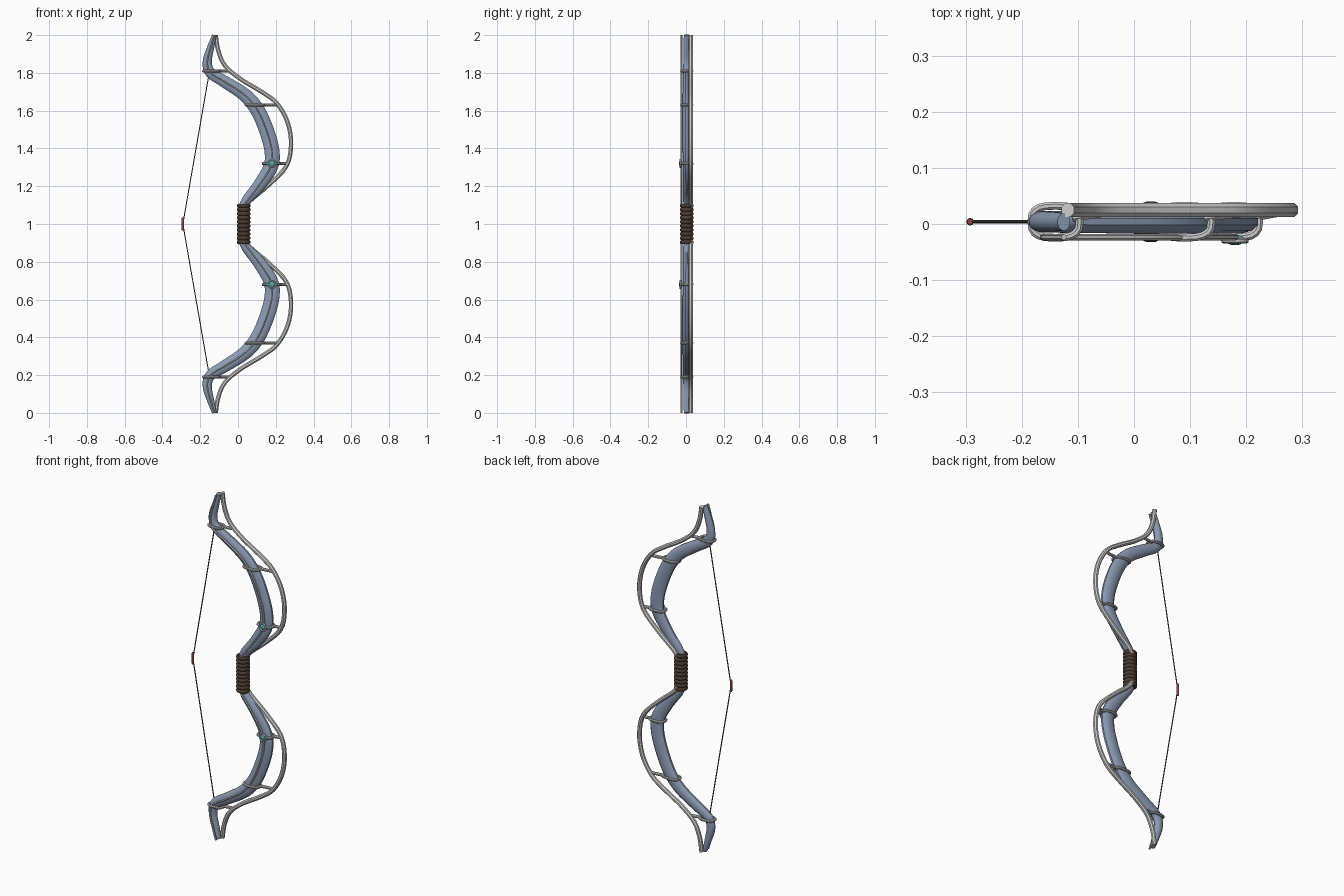
import bpy, bmesh, math
from mathutils import Vector

if "Cube" in bpy.data.objects:
    bpy.data.objects.remove(bpy.data.objects["Cube"])


def material(name, rgb):
    m = bpy.data.materials.new(name)
    m.diffuse_color = (*rgb, 1)
    m.use_nodes = True
    m.node_tree.nodes["Principled BSDF"].inputs["Base Color"].default_value = m.diffuse_color
    return m


BLUE = material("blue_steel", (0.26, 0.33, 0.46))
SILVER = material("silver", (0.62, 0.63, 0.64))
LEATHER = material("dark_leather", (0.07, 0.045, 0.03))
CORD = material("cord", (0.12, 0.11, 0.10))
RED = material("red_wrap", (0.30, 0.06, 0.06))
TEAL = material("teal_gem", (0.08, 0.38, 0.42))


def finish(name, bm, mat, angle=40):
    bmesh.ops.recalc_face_normals(bm, faces=bm.faces)
    me = bpy.data.meshes.new(name)
    bm.to_mesh(me)
    bm.free()
    ob = bpy.data.objects.new(name, me)
    bpy.context.collection.objects.link(ob)
    me.materials.append(mat)
    bpy.ops.object.select_all(action='DESELECT')
    ob.select_set(True)
    bpy.context.view_layer.objects.active = ob
    bpy.ops.object.shade_smooth_by_angle(angle=math.radians(angle))
    return ob


def smooth_path(pts, steps=4):
    """Catmull-Rom through tuples of any length."""
    p = [Vector(q) for q in pts]
    p = [2 * p[0] - p[1]] + p + [2 * p[-1] - p[-2]]
    out = []
    for i in range(1, len(p) - 2):
        a, b, c, d = p[i - 1:i + 3]
        for k in range(steps):
            t = k / steps
            out.append(0.5 * (2 * b + (c - a) * t + (2 * a - 5 * b + 4 * c - d) * t * t
                              + (3 * b - a - 3 * c + d) * t ** 3))
    return out + [p[-2]]


def sweep(name, path, radii, mat, sides=8, closed=False, up=(0, 1, 0)):
    """Elliptical tube along a path; radii = (across, along up) per point."""
    bm = bmesh.new()
    rings, n, up = [], len(path), Vector(up)
    for i, c in enumerate(path):
        nxt = path[(i + 1) % n] if closed else path[min(i + 1, n - 1)]
        prv = path[i - 1] if closed else path[max(i - 1, 0)]
        side = (nxt - prv).normalized().cross(up).normalized()
        a, b = radii[i]
        ring = []
        for k in range(sides):
            t = 2 * math.pi * (k + 0.5) / sides
            ring.append(bm.verts.new(c + side * a * math.cos(t) + up * b * math.sin(t)))
        rings.append(ring)
    for i in range(n if closed else n - 1):
        r, s = rings[i], rings[(i + 1) % n]
        for k in range(sides):
            j = (k + 1) % sides
            bm.faces.new((r[k], r[j], s[j], s[k]))
    if not closed:
        bm.faces.new(rings[0])
        bm.faces.new(rings[-1])
    return finish(name, bm, mat)


def tube(name, path, r, mat, **kw):
    path = [Vector(p) for p in path]
    return sweep(name, path, [(r, r)] * len(path), mat, **kw)


def lathe(name, profile, centre, mat, sides=16):
    """Revolve (radius, z) profile around a vertical axis."""
    path = [Vector((centre[0], centre[1], z)) for _, z in profile]
    return sweep(name, path, [(rad, rad) for rad, _ in profile], mat, sides=sides)


# Upper-half profiles: limb (x, z, half width, half depth), rail (x, z)
LIMB = [(0.03, 1.0, .022, .018), (0.03, 1.10, .025, .019), (0.108, 1.20, .034, .02),
        (0.172, 1.30, .040, .021), (0.18, 1.385, .041, .022), (0.153, 1.49, .041, .022),
        (0.105, 1.60, .040, .022), (0.04, 1.68, .037, .022), (-0.065, 1.75, .033, .021),
        (-0.145, 1.80, .029, .02), (-0.163, 1.86, .025, .019), (-0.143, 1.94, .019, .018),
        (-0.125, 2.0, .012, .016)]
RAIL = [(0.035, 1.08), (0.06, 1.12), (0.16, 1.205), (0.255, 1.305), (0.281, 1.42),
        (0.262, 1.54), (0.205, 1.64), (0.125, 1.70), (0.01, 1.77), (-0.07, 1.84),
        (-0.105, 1.92), (-0.118, 2.0)]
# Bands: z, ring centre x, ring half width, strut end x
BANDS = [(1.32, 0.178, .045, 0.265), (1.63, 0.09, .048, 0.207), (1.81, -0.14, .043, -0.045)]
Y0 = 0.004

for side, s in (("upper", 1), ("lower", -1)):
    def mz(z):
        return 1 + s * (z - 1)

    # Main limb
    pts = smooth_path(LIMB)
    sweep(side + "_limb", [Vector((p[0], Y0, mz(p[1]))) for p in pts],
          [(p[2], p[3]) for p in pts], BLUE, sides=12)

    # Thin wire laid on the front of the limb
    wire = smooth_path([q[:2] for q in LIMB[1:]])
    tube(side + "_front_wire", [(p[0], -0.0235, mz(p[1])) for p in wire], .0055, SILVER, sides=6)

    # Outer rail behind the limb
    rail = smooth_path(RAIL)
    sweep(side + "_outer_rail", [Vector((p[0], 0.025, mz(p[1]))) for p in rail],
          [(.0125, .0135)] * len(rail), SILVER, sides=8)

    # Bands around the limb with struts to the rail
    for i, (z, cx, hw, ex) in enumerate(BANDS, 1):
        loop = []
        for k in range(20):
            t = 2 * math.pi * k / 20
            c, d = math.cos(t), math.sin(t)
            loop.append((cx + hw * math.copysign(abs(c) ** .7, c),
                         Y0 + .0285 * math.copysign(abs(d) ** .7, d), mz(z)))
        tube(f"{side}_band_{i}", loop, .0075, SILVER, closed=True, up=(0, 0, 1))
        tube(f"{side}_strut_{i}", [(cx + hw * .7, .012, mz(z)), (ex, .022, mz(z))],
             .0085, SILVER, up=(0, 0, 1))

    # Gem in a silver setting
    ring = [(0.18 + .02 * math.cos(2 * math.pi * k / 20), -.030,
             mz(1.32) + .02 * math.sin(2 * math.pi * k / 20)) for k in range(20)]
    tube(side + "_gem_setting", ring, .005, SILVER, sides=6, closed=True)
    bm = bmesh.new()
    bmesh.ops.create_uvsphere(bm, u_segments=14, v_segments=8, radius=.018)
    for v in bm.verts:
        v.co = Vector((0.18 + v.co.x, -.028 + v.co.y * .55, mz(1.32) + v.co.z))
    finish(side + "_gem", bm, TEAL)

    # Bowstring half, running from the limb to the nocking point
    tube(side + "_string", [(-0.155, Y0, mz(1.785)), (-0.292, Y0, 1)], .003, CORD, sides=6)

# Ribbed leather grip
prof = []
WRAPS = 10
for k in range(WRAPS):
    z, h = 0.893 + k * .0214, .0214
    prof += [(.031, z + .001), (.036, z + h * .25), (.037, z + h * .5), (.036, z + h * .75)]
prof.append((.031, 0.893 + WRAPS * .0214))
lathe("grip", prof, (0.03, Y0), LEATHER)

# Nocking wrap on the string
lathe("nocking_wrap", [(.005, .965), (.0068, .97), (.0068, 1.03), (.005, 1.035)],
      (-0.292, Y0), RED, sides=10)
